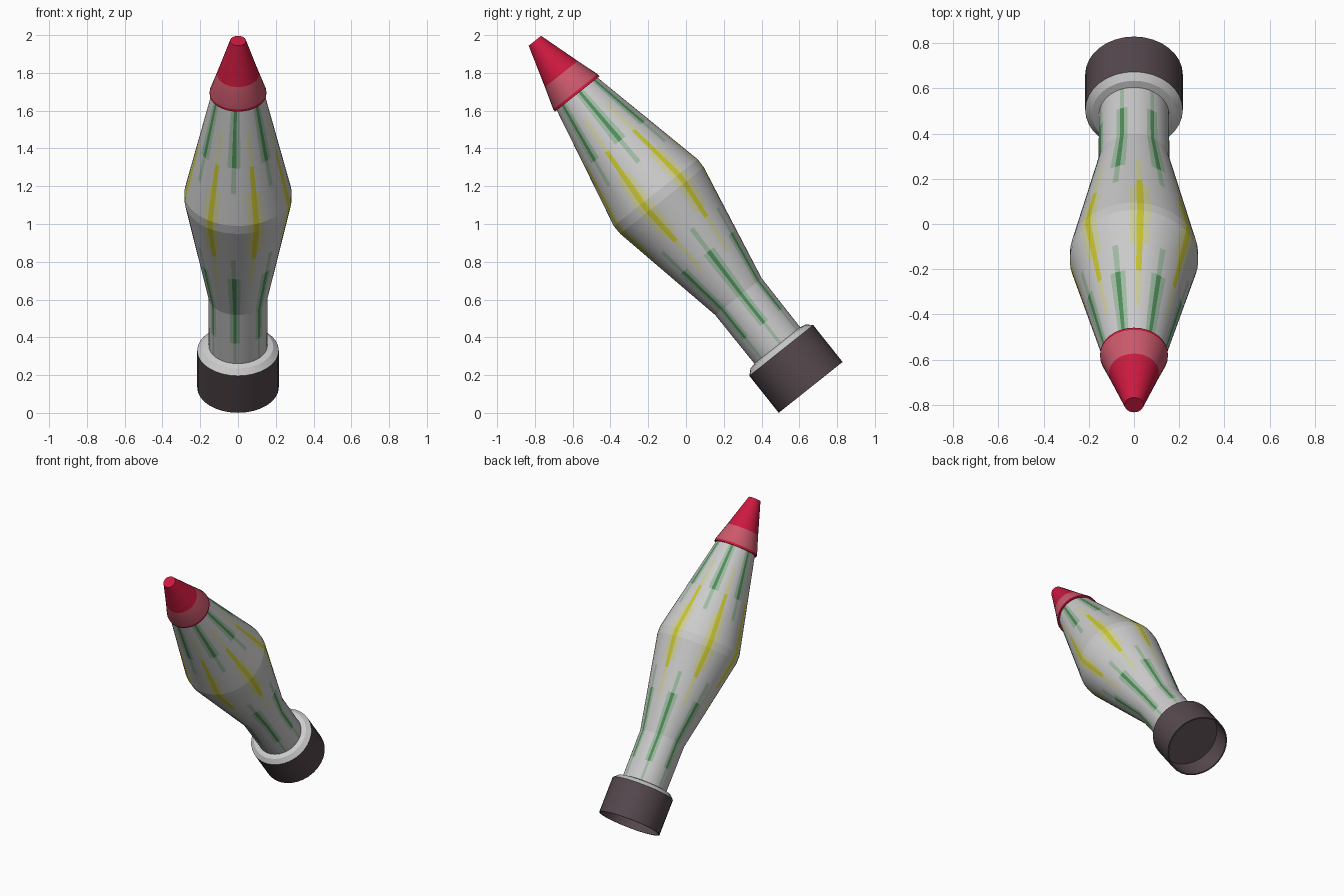
import bpy, bmesh
from math import sin, cos, radians, atan2
from mathutils import Matrix

if "Cube" in bpy.data.objects:
    bpy.data.objects.remove(bpy.data.objects["Cube"])

# Leaning axis: local z runs from the base up to the tip
TILT = atan2(0.6226, 0.7825)
PLACE = Matrix.Translation((0, 0.66, 0.135)) @ Matrix.Rotation(TILT, 4, 'X')


def material(name, rgb):
    m = bpy.data.materials.new(name)
    m.diffuse_color = (*rgb, 1)
    m.use_nodes = True
    m.node_tree.nodes["Principled BSDF"].inputs["Base Color"].default_value = m.diffuse_color
    return m


GREY = material("body_grey", (0.62, 0.64, 0.63))
PALE_GREEN = material("pale_green", (0.35, 0.5, 0.37))
GREEN = material("green", (0.08, 0.27, 0.1))
PALE_YELLOW = material("pale_yellow", (0.62, 0.62, 0.35))
YELLOW = material("yellow", (0.58, 0.56, 0.03))
RED = material("red", (0.6, 0.01, 0.05))
PALE_RED = material("pale_red", (0.6, 0.1, 0.15))
BROWN = material("dark_brown", (0.09, 0.065, 0.075))


def lathe(name, profile, sides, mats, pick=None, phase=0.0, smooth=25,
          cap_start=False, cap_end=False):
    """Spin (radius, height) points around the axis; pick(column, height) gives a material slot."""
    bm = bmesh.new()
    rings = []
    for r, h in profile:
        angles = [radians(phase + 360 * i / sides) for i in range(sides)]
        rings.append([bm.verts.new((r * sin(a), -r * cos(a), h)) for a in angles])
    for k in range(len(rings) - 1):
        lo, hi = rings[k], rings[k + 1]
        for i in range(sides):
            j = (i + 1) % sides
            f = bm.faces.new((lo[i], lo[j], hi[j], hi[i]))
            if pick:
                f.material_index = pick(i, (profile[k][1] + profile[k + 1][1]) / 2)
    if cap_start:
        bm.faces.new(rings[0][::-1])
    if cap_end:
        bm.faces.new(rings[-1])
    me = bpy.data.meshes.new(name)
    bm.to_mesh(me)
    bm.free()
    for m in mats:
        me.materials.append(m)
    ob = bpy.data.objects.new(name, me)
    bpy.context.collection.objects.link(ob)
    ob.matrix_world = PLACE
    bpy.ops.object.select_all(action='DESELECT')
    ob.select_set(True)
    bpy.context.view_layer.objects.active = ob
    bpy.ops.object.shade_smooth_by_angle(angle=radians(smooth))
    return ob


def subdivide(corners, heights):
    """Add rings along the straight runs so the stripes can fade."""
    out = list(corners)
    for h in heights:
        for (r0, h0), (r1, h1) in zip(corners, corners[1:]):
            if h0 < h < h1:
                out.append((r0 + (r1 - r0) * (h - h0) / (h1 - h0), h))
    return sorted(out, key=lambda p: p[1])


def stripe(i, h):
    """Seven repeats: yellow around the belly, green towards both ends."""
    s = i % 8
    if s == 0 and 0.85 < h < 1.85:
        return 4 if 1.05 < h < 1.65 else 3
    if s in (1, 7) and 1.1 < h < 1.5:
        return 3
    if s == 4 and (h < 1.05 or h > 1.5):
        return 2 if 0.42 < h < 0.9 or h > 1.65 else 1
    if s in (3, 5) and (0.42 < h < 0.9 or h > 1.65):
        return 1
    return 0


# Striped body
body = subdivide([(0.155, 0.28), (0.157, 0.614), (0.283, 1.264), (0.284, 1.318), (0.138, 1.987)],
                 [0.42, 0.85, 0.9, 1.05, 1.1, 1.5, 1.65, 1.85])
lathe("striped_body", body, 56, [GREY, PALE_GREEN, GREEN, PALE_YELLOW, YELLOW],
      stripe, phase=20 - 180 / 56, smooth=8)

# Red tip with a thin rim
lathe("tip_cap", [(0.13, 1.985), (0.15, 1.985), (0.15, 2.0), (0.111, 2.12), (0.042, 2.345)], 32,
      [RED, PALE_RED], lambda i, h: 1 if 2.0 < h < 2.12 else 0, cap_start=True, cap_end=True)

# Base cup, hollow underneath
lathe("base_cup", [(0.155, 0.15), (0.207, 0.15), (0.207, 0.0), (0.216, 0.0), (0.216, 0.25)][::1], 32,
      [BROWN], cap_start=True)

# Bevelled grey collar between the cup and the neck
lathe("base_collar", [(0.216, 0.25), (0.187, 0.277), (0.154, 0.284)], 32, [GREY])
